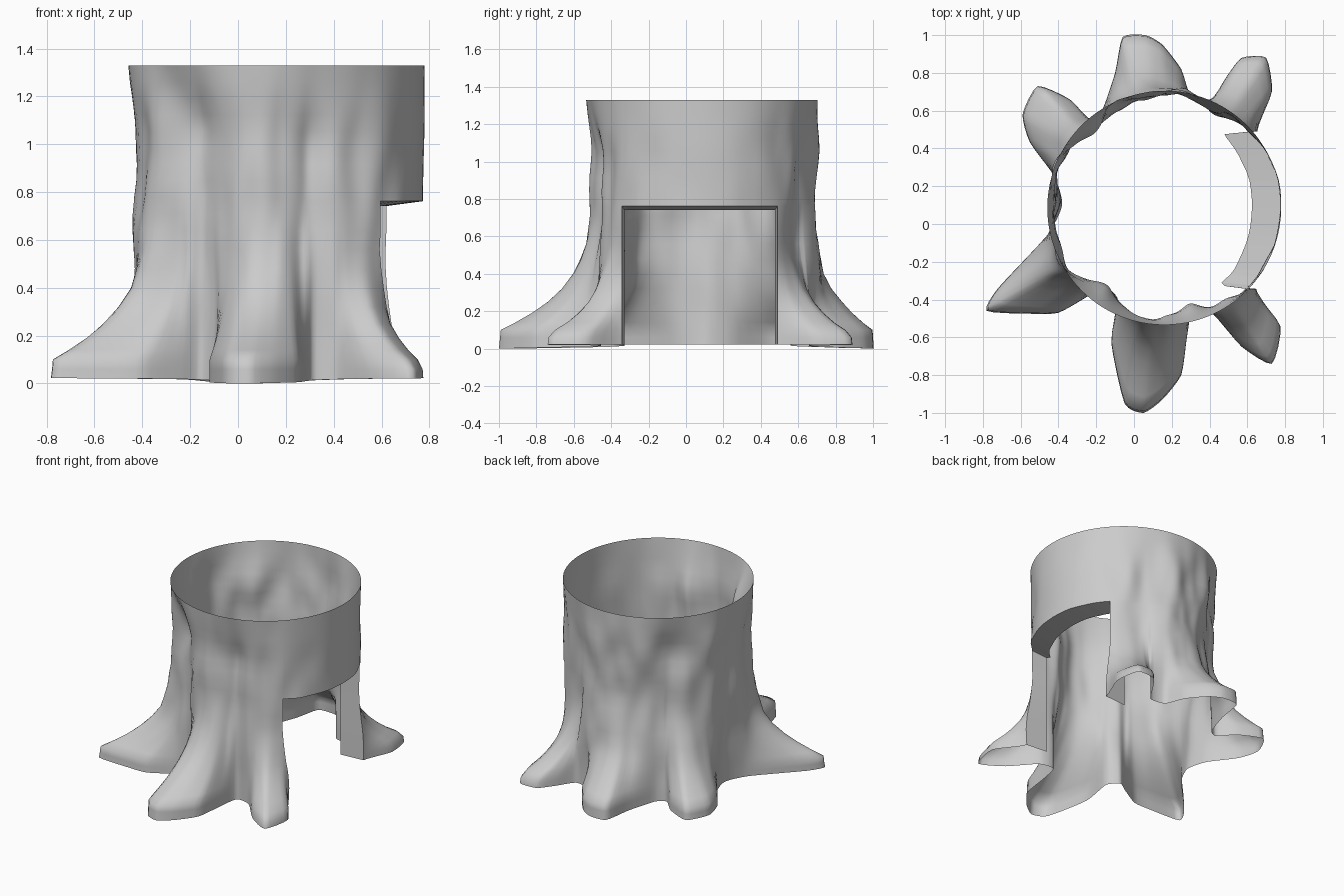
import bpy, bmesh, math
from mathutils import Vector, noise

if "Cube" in bpy.data.objects:
    bpy.data.objects.remove(bpy.data.objects["Cube"])

CX, CY, R, TOP = 0.16, 0.085, 0.619, 1.33

# Ground outline of the stump: root tips and the gullies between them
outline = [(.74, -.1), (.775, .08), (.74, .28), (.65, .48), (.73, .7), (.7, .88), (.57, .88),
           (.49, .78), (.41, .66), (.3, .68), (.25, .82), (.15, .95), (.06, 1), (-.06, .99),
           (-.1, .8), (-.17, .6), (-.24, .56), (-.34, .66), (-.51, .73), (-.59, .58),
           (-.55, .43), (-.42, .25), (-.38, .1), (-.46, -.06), (-.72, -.34), (-.78, -.46),
           (-.55, -.475), (-.4, -.47), (-.24, -.38), (-.16, -.33), (-.09, -.4), (-.12, -.63),
           (-.05, -.95), (.05, -1), (.15, -.93), (.25, -.8), (.28, -.6), (.31, -.46),
           (.42, -.48), (.57, -.65), (.73, -.74), (.775, -.54), (.64, -.34)]
# Root flare: height, share of the ground outline that remains
flare = [(0, 1), (.1, .98), (.17, .7), (.25, .46), (.32, .3), (.4, .18), (.55, .05), (.7, 0), (1.8, 0)]
# Grooves running up the trunk: angle, depth, half width in degrees
grooves = [(233, .085, 15), (284, .045, 8), (175, .03, 12), (133, .04, 10), (62, .03, 9)]


def lerp_table(table, x):
    for (x0, v0), (x1, v1) in zip(table, table[1:]):
        if x <= x1:
            return v0 + (v1 - v0) * (x - x0) / (x1 - x0)
    return table[-1][1]


def closed_spline(pts, steps):
    pts = [Vector(p) for p in pts]
    n, out = len(pts), []
    for i in range(n):
        p0, p1, p2, p3 = (pts[(i + k - 1) % n] for k in range(4))
        m1, m2 = (p2 - p0) * .3, (p3 - p1) * .3
        for s in range(steps):
            t = s / steps
            out.append(p1 * (2*t**3 - 3*t*t + 1) + m1 * (t**3 - 2*t*t + t)
                       + p2 * (3*t*t - 2*t**3) + m2 * (t**3 - t*t))
    return out


base = closed_spline(outline, 4)
n = len(base)
center = Vector((CX, CY))

# Ring angles follow the outline, relaxed so columns fan out evenly
ang = [math.atan2(p.y - CY, p.x - CX) for p in base]
for i in range(1, n):
    while ang[i] < ang[i - 1] - math.pi:
        ang[i] += 2 * math.pi
for _ in range(20):
    ang = [(ang[i - 1] - (2 * math.pi if i == 0 else 0) + 2 * ang[i]
            + ang[(i + 1) % n] + (2 * math.pi if i == n - 1 else 0)) / 4 for i in range(n)]


def bark(a, z):
    # Bark relief: lumps and grooves, calm beside the doorway and at the rim
    c, s = math.cos(a), math.sin(a)
    b = noise.noise((c * 2.6, s * 2.6, z * 1.8 + 4)) * .04
    b += noise.noise((c * 5, s * 5, z * 4)) * .03 - .02
    b *= 1 - .85 * max(0, c) ** 2
    for g, depth, width in grooves:
        da = (math.degrees(a) - g + 180) % 360 - 180
        b -= depth * math.exp(-(da / width) ** 2)
    return b * min(1, (TOP - z) / .3)


# Bark shell: one open skin lofted from the roots to the round rim
bm = bmesh.new()
levels = [.02, .06, .1, .14, .19, .25, .32, .4, .48, .56] + [.64 + i * .069 for i in range(11)]
levels[-1] = TOP
rows = []
for k, z in enumerate(levels):
    row = []
    for p, a in zip(base, ang):
        d = (p - center).length - R
        s = min(1, max(0, (d + .08) / .16))
        s = s * s * (3 - 2 * s)
        steep = 1.25 if p.x > .45 else 1
        w = lerp_table(flare, z * steep) * s + max(0, 1 - z / .8) * (1 - s)
        if k == 0:
            w = 1
        ring = center + Vector((math.cos(a), math.sin(a))) * (R + bark(a, z))
        q = ring.lerp(p, w)
        zz = z
        if k == 0:
            dip = max(max(0, math.cos(a - math.radians(g))) for g in (98, 262))
            zz = .022 - .022 * dip ** 10
        row.append(bm.verts.new((q.x, q.y, zz)))
    rows.append(row)
for lo, hi in zip(rows, rows[1:]):
    for i in range(n):
        j = (i + 1) % n
        bm.faces.new((lo[i], lo[j], hi[j], hi[i]))

# Doorway on the right side
Y0, Y1, ZD = -.343, .49, .762
for co, no in (((0, Y0, 0), (0, 1, 0)), ((0, Y1, 0), (0, 1, 0)), ((0, 0, ZD), (0, 0, 1))):
    faces = [f for f in bm.faces if f.calc_center_median().x > .3]
    geom = set(faces) | {e for f in faces for e in f.edges} | {v for f in faces for v in f.verts}
    bmesh.ops.bisect_plane(bm, geom=list(geom), plane_co=co, plane_no=no, dist=1e-5)
gone = []
for f in bm.faces:
    m = f.calc_center_median()
    if m.x > .3 and Y0 < m.y < Y1 and m.z < ZD:
        gone.append(f)
bmesh.ops.delete(bm, geom=gone, context='FACES')
for f in bm.faces:
    f.smooth = True


def on_door(e):
    def near(i, val):
        return all(abs(v.co[i] - val) < 1e-3 for v in e.verts)
    m = (e.verts[0].co + e.verts[1].co) / 2
    return e.is_boundary and m.x > .3 and m.z < 1 and (near(1, Y0) or near(1, Y1) or near(2, ZD))


# Door lining: jambs and lintel pushed straight inwards
edges = [e for e in bm.edges if on_door(e)]
for e in edges:
    e.smooth = False
res = bmesh.ops.extrude_edge_only(bm, edges=edges)
for g in res['geom']:
    if isinstance(g, bmesh.types.BMVert):
        jamb = min(abs(g.co.y - Y0), abs(g.co.y - Y1)) < 1e-3
        g.co.x = .48 if jamb else g.co.x - .15
        g.co.y = .075 + (g.co.y - .075) * .965
        if abs(g.co.z - ZD) < 1e-3:
            g.co.z -= .02
    elif isinstance(g, bmesh.types.BMFace):
        g.smooth = False

mesh = bpy.data.meshes.new("tree_stump")
bm.to_mesh(mesh)
bm.free()
bpy.context.collection.objects.link(bpy.data.objects.new("tree_stump", mesh))
